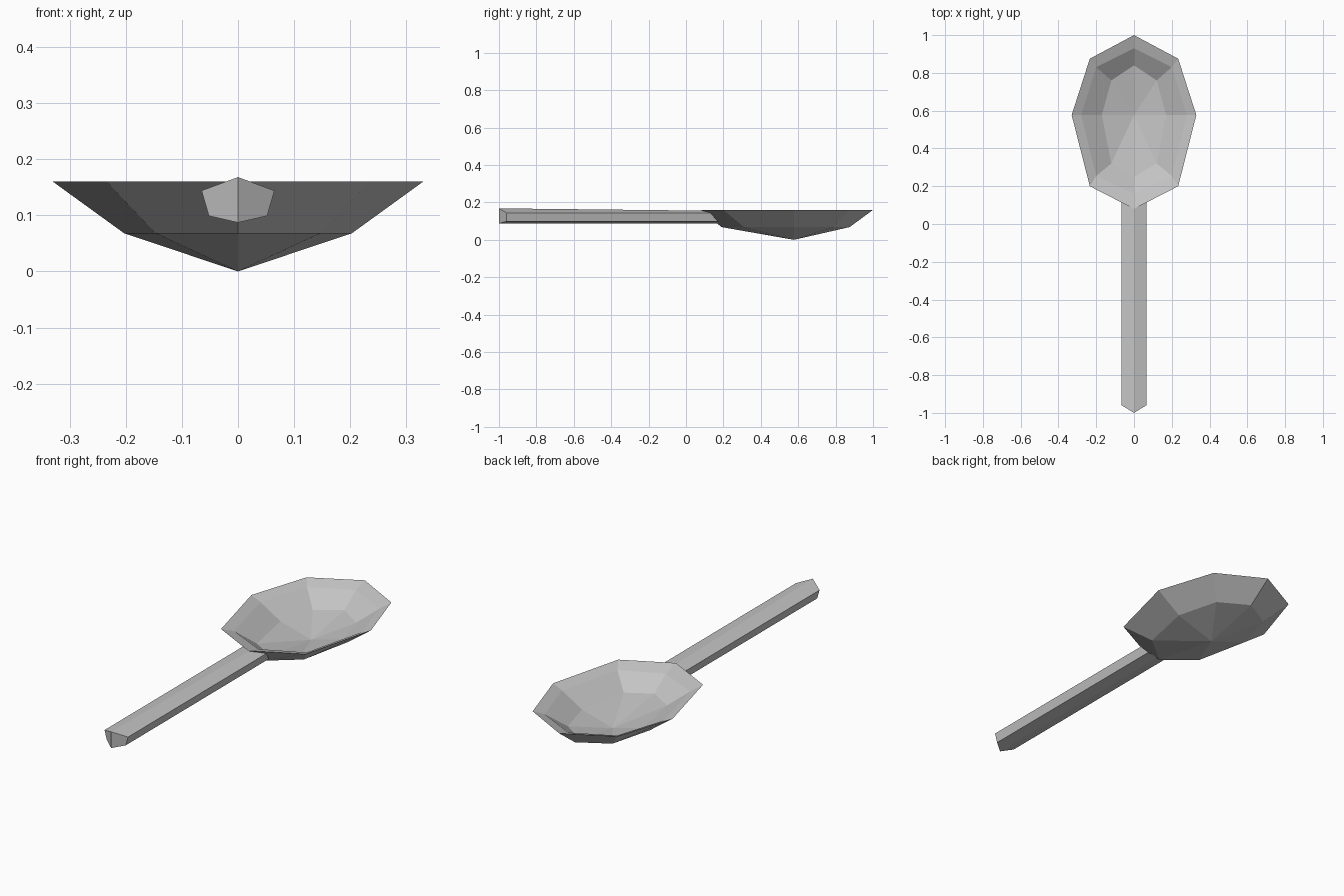
import bpy
import bmesh

cube = bpy.data.objects.get("Cube")
if cube:
    bpy.data.objects.remove(cube)

# Single grey metal colour
metal = bpy.data.materials.new("grey metal")
metal.use_nodes = True
colour = (0.55, 0.55, 0.55, 1)
metal.diffuse_color = colour
bsdf = metal.node_tree.nodes["Principled BSDF"]
bsdf.inputs["Base Color"].default_value = colour
bsdf.inputs["Roughness"].default_value = 0.6

MID_Y = 0.577


def make_object(name, bm):
    bmesh.ops.recalc_face_normals(bm, faces=bm.faces)
    mesh = bpy.data.meshes.new(name)
    bm.to_mesh(mesh)
    bm.free()
    mesh.materials.append(metal)
    obj = bpy.data.objects.new(name, mesh)
    bpy.context.collection.objects.link(obj)
    return obj


def bridge(bm, a, b):
    """Join two equal closed rings with quads."""
    n = len(a)
    for i in range(n):
        j = (i + 1) % n
        bm.faces.new((a[i], a[j], b[j], b[i]))


def fan(bm, ring, tip):
    """Close a ring onto one central point."""
    for i, v in enumerate(ring):
        bm.faces.new((v, ring[(i + 1) % len(ring)], tip))


def bowl_ring(bm, half_width, diagonal, front, front_diag, back_diag, back, z):
    """Eight-sided egg-shaped ring, mirrored across x."""
    side = [(diagonal, front_diag), (half_width, MID_Y), (diagonal, back_diag)]
    points = [(0, front)] + side + [(0, back)]
    points += [(-x, y) for x, y in reversed(side)]
    return [bm.verts.new((x, y, z)) for x, y in points]


# Bowl: outer underside, rim, then the hollow inside
bm = bmesh.new()
rings = [
    bowl_ring(bm, 0.203, 0.147, 0.19, 0.31, 0.79, 0.875, 0.068),
    bowl_ring(bm, 0.33, 0.234, 0.08, 0.20, 0.875, 1.0, 0.16),
    bowl_ring(bm, 0.28, 0.20, 0.16, 0.255, 0.83, 0.93, 0.138),
    bowl_ring(bm, 0.17, 0.12, 0.25, 0.32, 0.76, 0.84, 0.072),
]
for lower, upper in zip(rings, rings[1:]):
    bridge(bm, lower, upper)
fan(bm, rings[0], bm.verts.new((0, MID_Y, 0)))
fan(bm, rings[-1], bm.verts.new((0, MID_Y, 0.025)))
make_object("spoon_bowl", bm)

# Handle: ridged bar with a pointed end, running into the bowl wall
# Each corner: x, z at the end, z at the bowl, y at the end, y at the bowl
section = [
    (0, 0.168, 0.156, -1.0, 0.09),
    (0.065, 0.144, 0.144, -0.96, 0.13),
    (0.052, 0.099, 0.099, -0.96, 0.17),
    (0, 0.087, 0.087, -1.0, 0.175),
    (-0.052, 0.099, 0.099, -0.96, 0.17),
    (-0.065, 0.144, 0.144, -0.96, 0.13),
]
bm = bmesh.new()
end = [bm.verts.new((x, ye, ze)) for x, ze, zb, ye, yb in section]
root = [bm.verts.new((x, yb, zb)) for x, ze, zb, ye, yb in section]
bridge(bm, end, root)
for ring in (end, root):
    bm.faces.new(ring[:4])
    bm.faces.new([ring[0]] + ring[3:])
make_object("spoon_handle", bm)
